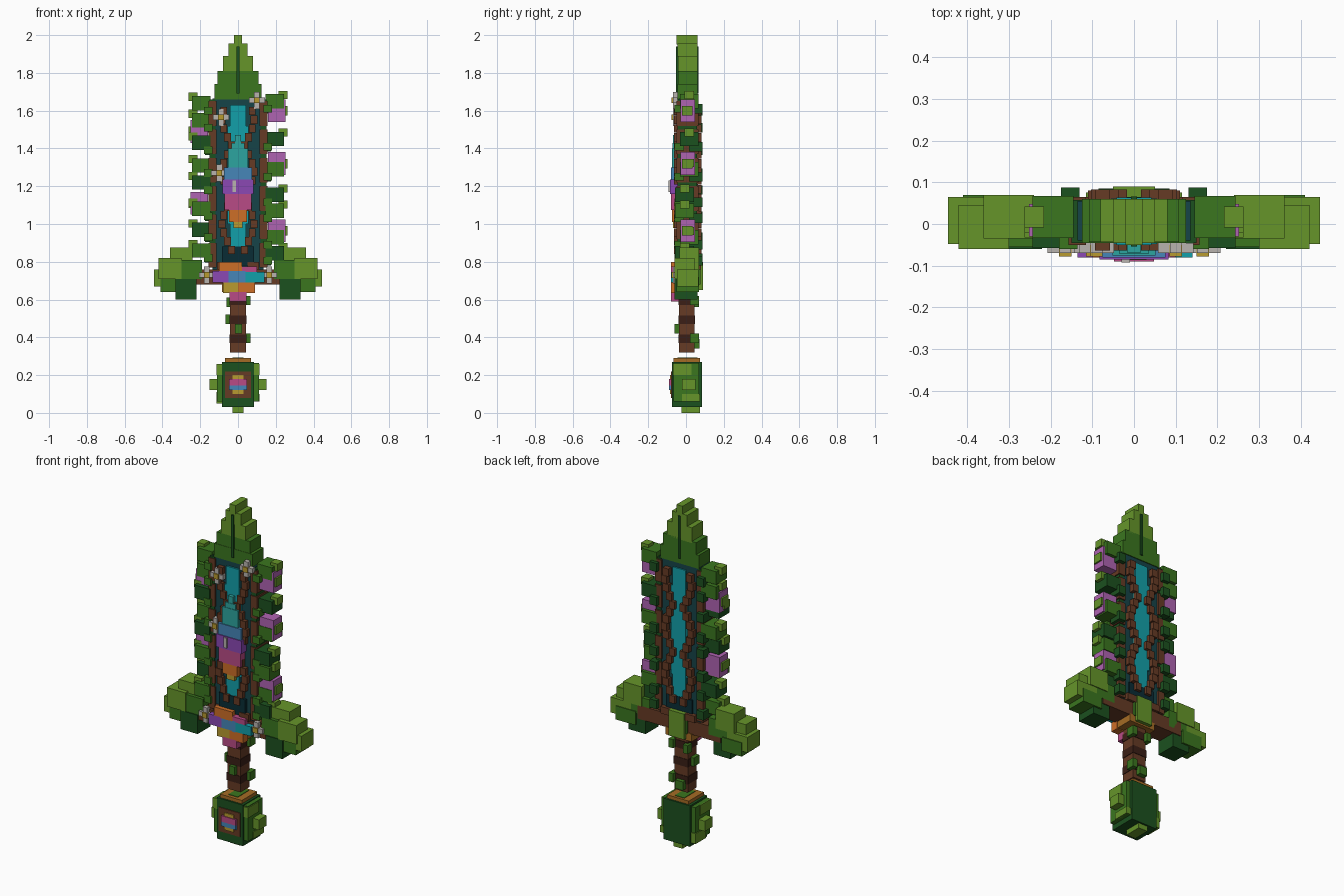
import bpy, bmesh
from mathutils import Matrix, Vector

COL = dict(
    light=(0.40, 0.58, 0.18), mid=(0.24, 0.46, 0.14), dark=(0.13, 0.32, 0.14),
    bark=(0.40, 0.24, 0.16), bark_dark=(0.24, 0.14, 0.11), teal=(0.11, 0.27, 0.29),
    deep=(0.07, 0.19, 0.22), cyan=(0.10, 0.62, 0.66), aqua=(0.19, 0.64, 0.62),
    blue=(0.28, 0.52, 0.72), purple=(0.54, 0.29, 0.70), pink=(0.72, 0.30, 0.52),
    orange=(0.80, 0.43, 0.17), gold=(0.72, 0.60, 0.20), ochre=(0.64, 0.42, 0.16),
    lilac=(0.68, 0.39, 0.69), white=(0.72, 0.70, 0.68))
MAT = {}
for n, c in COL.items():
    MAT[n] = bpy.data.materials.new(n)
    MAT[n].diffuse_color = tuple(v ** 2.2 for v in c) + (1,)


def blocks(name, colour, boxes):
    """One object from boxes given as (x0, x1, y0, y1, z0, z1)."""
    bm = bmesh.new()
    for x0, x1, y0, y1, z0, z1 in boxes:
        m = Matrix.Translation(Vector((x0 + x1, y0 + y1, z0 + z1)) / 2)
        m = m @ Matrix.Diagonal((x1 - x0, y1 - y0, z1 - z0, 1))
        bmesh.ops.create_cube(bm, size=1, matrix=m)
    me = bpy.data.meshes.new(name)
    bm.to_mesh(me)
    bm.free()
    me.materials.append(MAT[colour])
    ob = bpy.data.objects.new(name, me)
    bpy.context.collection.objects.link(ob)


def sym(w, y0, y1, z0, z1):
    return (-w, w, y0, y1, z0, z1)


def side(s, a, b, *rest):
    """Box spanning distance a..b from the centre on side s."""
    return (min(s * a, s * b), max(s * a, s * b)) + rest


# Pommel
blocks("pommel_core", "dark", [sym(.085, -.075, .085, .03, .27)])
blocks("pommel_leaves_mid", "mid", [side(s, .07, .11, -.065, .07, z0, z1)
       for s, z0, z1 in ((-1, .06, .26), (1, .06, .20), (1, .20, .265))] +
       [sym(.03, -.045, .06, .265, .293)])
blocks("pommel_leaves_light", "light", [
    (-.15, -.09, -.03, .04, .12, .18), (.09, .15, -.02, .05, .12, .18),
    (.08, .115, -.07, .03, .20, .26), (-.115, -.08, -.07, .03, .20, .26),
    (-.115, -.08, -.02, .075, .05, .11), (.08, .115, -.02, .075, .06, .10),
    sym(.03, -.025, .075, 0, .04)])
blocks("pommel_collar", "ochre", [sym(.07, -.065, .075, .268, .29)])
blocks("pommel_setting", "bark", [sym(.07, -.08, -.07, .08, .22)])
blocks("pommel_gem_gold", "gold", [sym(.03, -.086, -.07, .10, .20)])
blocks("pommel_gem_pink", "pink", [sym(.048, -.09, -.07, .145, .18)])
blocks("pommel_gem_blue", "blue", [sym(.048, -.09, -.07, .12, .145)])

# Handle
blocks("handle", "bark", [sym(.043, -.038, .045, .32, .65)])
blocks("handle_wraps", "bark_dark", [sym(.046, -.041, .048, z, z + .045)
                                     for z in (.37, .47, .57)])
blocks("handle_leaves", "mid", [
    (-.065, -.035, -.03, .02, .47, .52), (.035, .065, .02, .07, .37, .42),
    (.035, .065, .02, .07, .57, .62), (-.015, .02, -.06, -.03, .42, .47),
    (-.03, .02, .04, .072, .34, .39), (-.06, -.03, .03, .07, .56, .61)])

# Guard
blocks("guard_bar", "bark", [sym(.27, -.05, .065, .68, .76)])
blocks("guard_collar", "ochre", [sym(.085, -.06, .07, .64, .685)])
for s, n in ((-1, "left"), (1, "right")):
    blocks(f"guard_leaves_dark_{n}", "dark",
           [side(s, .22, .33, -.06, .06, .60, .71)])
    blocks(f"guard_leaves_mid_{n}", "mid", [
        side(s, .19, .31, -.055, .065, .71, .81),
        side(s, .28, .41, -.05, .07, .64, .72)])
    blocks(f"guard_leaves_light_{n}", "light", [
        side(s, .31, .445, -.048, .065, .67, .76),
        side(s, .30, .42, -.06, .045, .71, .82),
        side(s, .24, .36, -.035, .07, .76, .875)])
blocks("guard_back_leaf", "light", [sym(.05, .05, .09, .65, .80)])
blocks("guard_back_leaf_base", "mid", [sym(.06, .05, .078, .68, .77)])

# Guard jewels
for name, c, x0, x1, z0, z1 in (
        ("low", "pink", -.045, .045, .59, .64), ("lower_left", "gold", -.08, 0, .635, .69),
        ("lower_right", "orange", 0, .09, .635, .69), ("mid_left", "purple", -.135, -.05, .69, .75),
        ("mid", "blue", -.05, .04, .685, .75), ("mid_right", "cyan", .04, .14, .69, .745),
        ("upper_left", "orange", -.10, .02, .745, .80), ("upper_right", "pink", .02, .10, .745, .775)):
    blocks("guard_jewel_" + name, c, [(x0, x1, -.08, -.035, z0, z1)])

# Blade
blocks("blade_body", "teal", [sym(.135, -.04, .055, .74, 1.665)])
blocks("blade_base_plate", "deep", [sym(.085, -.055, .065, .78, .88)])
blocks("blade_core", "cyan", [sym(.042, -.05, .063, .88, 1.63),
                              sym(.055, -.048, .061, 1.0, 1.52)])
blocks("blade_rails", "bark", [side(s, .115, .157, -.05, .065, z, z + .13)
       for s in (-1, 1) for z in (.77, .92, 1.07, 1.22, 1.37, 1.52)])
blocks("blade_rail_gaps", "dark", [side(s, .12, .15, -.045, .058, .78, 1.66)
                                   for s in (-1, 1)])

# Vines zigzagging over both faces
vines = []
xs = (.035, .055, .075, .085, .075, .055)
for i in range(17):
    z = .86 + i * .046
    for s in (-1, 1):
        x = s * xs[i % 6]
        for y0, y1 in ((-.064, -.035), (.05, .083)):
            vines.append((x - .018, x + .018, y0, y1, z - .02, z + .024))
blocks("blade_vines", "bark", vines)
blocks("vine_feet", "bark", [side(s, .05, .11, -.06, .08, .76, .80) for s in (-1, 1)])

# Rainbow crystal on the front
for c, w, z0, z1, y in (
        ("gold", .025, .98, 1.02, -.07), ("orange", .047, 1.01, 1.075, -.075),
        ("pink", .072, 1.075, 1.16, -.08), ("purple", .083, 1.16, 1.235, -.085),
        ("blue", .075, 1.235, 1.30, -.08), ("aqua", .052, 1.30, 1.40, -.075)):
    blocks("crystal_" + c, c, [sym(w, y, -.035, z0, z1)])
blocks("crystal_tip", "aqua", [sym(.035, -.072, -.035, 1.38, 1.43),
                               sym(.016, -.07, -.035, 1.43, 1.47)])
blocks("crystal_glint", "white", [(-.03, -.01, -.092, -.07, 1.17, 1.23)])

# Leaf tip
blocks("tip_base", "mid", [sym(.125, -.045, .06, 1.66, 1.74),
                           sym(.108, -.043, .06, 1.72, 1.81)])
blocks("tip_top", "light", [sym(.08, -.043, .06, 1.80, 1.89),
                            sym(.05, -.045, .06, 1.885, 1.955),
                            sym(.02, -.05, .06, 1.95, 2.0)])
blocks("tip_vein", "dark", [sym(.007, -.054, .066, 1.69, 1.94)])

# Leaves and blossoms along both blade edges
ROWS = {1: ((1.65, "m"), (1.60, "p"), (1.45, "d"), (1.32, "p"), (1.29, "m"),
            (1.155, "d"), (.965, "p"), (1.07, "m"), (.93, "m"), (.845, "d")),
        -1: ((1.64, "m"), (1.49, "p"), (1.55, "m"), (1.43, "d"), (1.31, "m"),
             (1.22, "d"), (1.11, "p"), (1.08, "m"), (.97, "d"), (.86, "m"))}
for s, n in ((-1, "left"), (1, "right")):
    leaf = {"m": [], "d": [], "p": []}
    buds = []
    for i, (z, k) in enumerate(ROWS[s]):
        if k == "p":
            leaf[k].append(side(s, .16, .252, -.03, .048, z - .06, z + .06))
            buds.append(side(s, .21, .262, -.02, .035, z - .025, z + .025))
        else:
            o = .012 * (-1) ** i
            leaf[k].append(side(s, .145, .243, -.045 + o, .055 + o, z - .038, z + .038))
            buds.append(side(s, .215, .262, -.02 + o, .03 + o, z + .012, z + .055))
            leaf["d"].append(side(s, .13, .175, .015, .088, z - .065, z - .015))
            leaf["m"].append(side(s, .135, .18, -.06, -.01, z - .06, z - .02))
    blocks("edge_leaves_mid_" + n, "mid", leaf["m"])
    blocks("edge_leaves_dark_" + n, "dark", leaf["d"])
    blocks("edge_blossoms_" + n, "lilac", leaf["p"])
    blocks("edge_buds_" + n, "light", buds)

# Small white flowers on the front
for i, (x, z) in enumerate(((-.09, 1.565), (.10, 1.655), (-.10, 1.27),
                            (-.165, .73), (.165, .73))):
    blocks(f"flower_petals_{i}", "white", [
        (x - .042, x + .042, -.07, -.045, z - .014, z + .014),
        (x - .014, x + .014, -.07, -.045, z - .045, z + .045)])
    blocks(f"flower_centre_{i}", "gold",
           [(x - .015, x + .015, -.078, -.05, z - .015, z + .015)])
